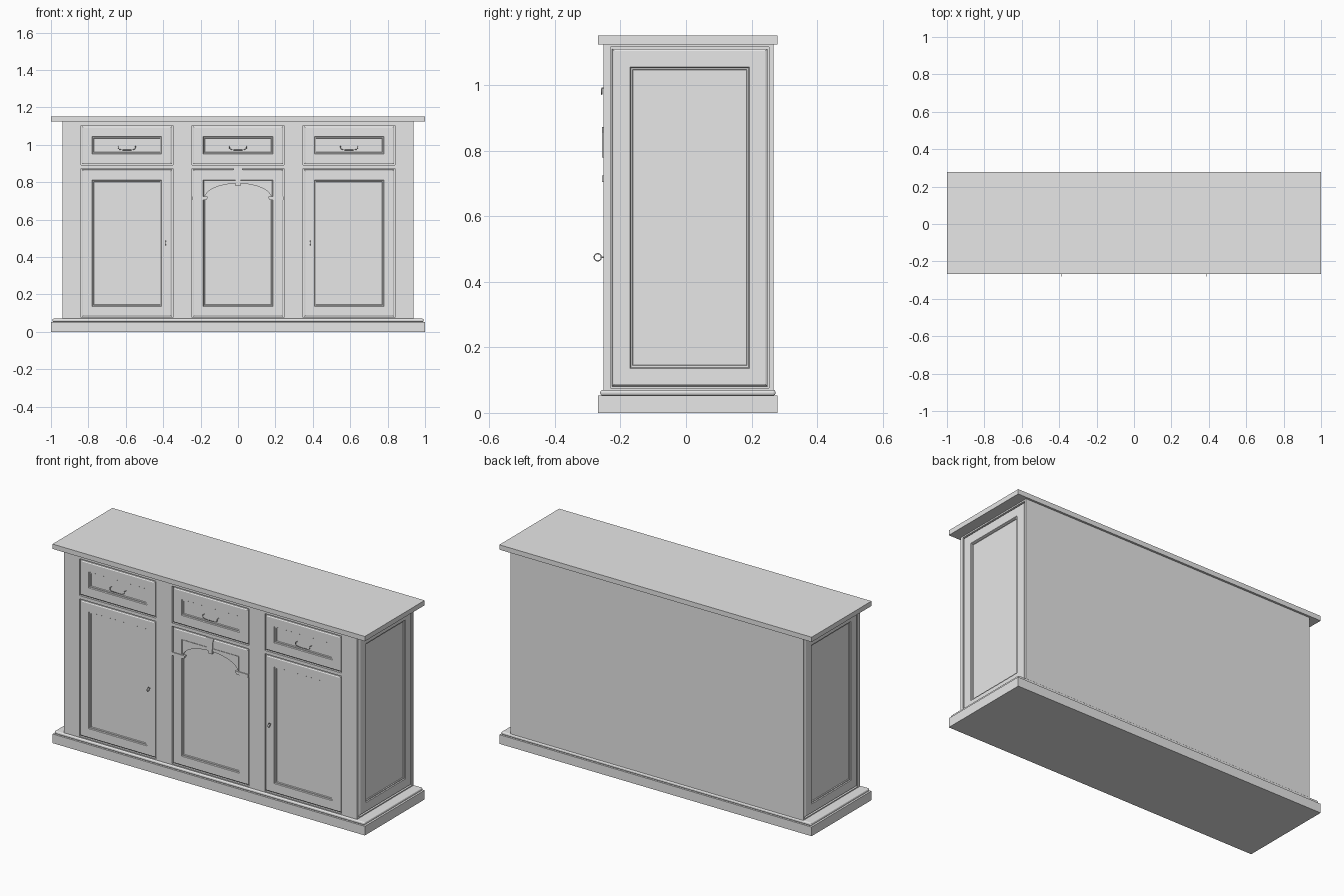
import bpy, bmesh, math
from mathutils import Vector

if "Cube" in bpy.data.objects:
    bpy.data.objects.remove(bpy.data.objects["Cube"], do_unlink=True)

# Single painted finish
paint = bpy.data.materials.new("light_grey")
paint.use_nodes = True
GREY = (0.8, 0.8, 0.8, 1)
paint.diffuse_color = GREY
paint.node_tree.nodes["Principled BSDF"].inputs["Base Color"].default_value = GREY

FRONT, BACK, SIDE = -0.2515, 0.267, 0.938      # outer faces of the carcass
BASE_TOP, BODY_TOP = 0.07, 1.124
RECESS = 0.016                                 # core lies behind the face frames
HALF_BAY = 0.246
BAYS = {"left": 0.594, "middle": 0.0, "right": -0.594}


def finish(name, bm):
    bmesh.ops.recalc_face_normals(bm, faces=bm.faces)
    mesh = bpy.data.meshes.new(name)
    bm.to_mesh(mesh)
    bm.free()
    obj = bpy.data.objects.new(name, mesh)
    mesh.materials.append(paint)
    bpy.context.collection.objects.link(obj)
    return obj


def box(name, x, y, z):
    bm = bmesh.new()
    bmesh.ops.create_cube(bm, size=1)
    for v in bm.verts:
        v.co = Vector([a + (b - a) * (c + 0.5) for (a, b), c in zip((x, y, z), v.co)])
    return finish(name, bm)


def prism(name, outline, y0, y1):
    """Extrude an x-z outline from y0 to y1."""
    bm = bmesh.new()
    face = bm.faces.new([bm.verts.new((x, y0, z)) for x, z in outline])
    ext = bmesh.ops.extrude_face_region(bm, geom=[face])
    for v in ext["geom"]:
        if isinstance(v, bmesh.types.BMVert):
            v.co.y = y1
    return finish(name, bm)


# (inset, depth) of the moulded steps, from the gap inwards
MOULDING = [(0, 0.012), (0.005, 0.012), (0.006, 0.004), (0.012, 0),
            (0.060, 0), (0.063, 0.005), (0.068, 0.005), (0.070, 0.010)]


def panel(name, u, v, place):
    """Framed panel as nested rectangles; place(u, v, depth) gives the position."""
    bm = bmesh.new()
    loops = []
    for inset, depth in MOULDING:
        u0, u1, v0, v1 = u[0] + inset, u[1] - inset, v[0] + inset, v[1] - inset
        loops.append([bm.verts.new(place(a, b, depth))
                      for a, b in ((u0, v0), (u1, v0), (u1, v1), (u0, v1))])
    for outer, inner in zip(loops, loops[1:]):
        for i in range(4):
            j = (i + 1) % 4
            bm.faces.new((outer[i], outer[j], inner[j], inner[i]))
    bm.faces.new(loops[-1])
    obj = finish(name, bm)
    # Open sheet: turn it to face outwards
    out = place(0, 0, 0) - place(0, 0, 1)
    if obj.data.polygons[-1].normal.dot(out) < 0:
        obj.data.flip_normals()
    return obj


def tube(name, points, radius, cyclic=False):
    curve = bpy.data.curves.new(name, "CURVE")
    curve.dimensions = "3D"
    curve.bevel_depth = radius
    curve.bevel_resolution = 2
    curve.use_fill_caps = True
    spline = curve.splines.new("POLY")
    spline.points.add(len(points) - 1)
    for p, co in zip(spline.points, points):
        p.co = (*co, 1)
    spline.use_cyclic_u = cyclic
    spline.use_smooth = True
    curve.materials.append(paint)
    obj = bpy.data.objects.new(name, curve)
    bpy.context.collection.objects.link(obj)
    return obj


# Worktop and stepped plinth
box("worktop", (-1, 1), (-0.268, 0.279), (BODY_TOP, 1.152))
box("plinth", (-1, 1), (-0.268, 0.279), (0, 0.053))
cap = box("plinth_moulding", (-0.993, 0.993), (-0.262, 0.273), (0.053, BASE_TOP))
bevel = cap.modifiers.new("rounded_edge", "BEVEL")
bevel.width, bevel.segments = 0.007, 3

# Carcass core
box("carcass", (RECESS - SIDE, SIDE - RECESS), (FRONT + RECESS, BACK), (0.06, BODY_TOP))

# Front face frame
edges = [-SIDE]
for cx in sorted(BAYS.values()):
    edges += [cx - HALF_BAY, cx + HALF_BAY]
edges.append(SIDE)
for i in range(0, len(edges), 2):
    box(f"front_stile_{i // 2 + 1}", edges[i:i + 2], (FRONT, -0.231), (BASE_TOP, BODY_TOP))

DOOR_Z, DRAWER_Z = (0.076, 0.872), (0.891, 1.104)
RAILS = {"bottom": (BASE_TOP, DOOR_Z[0]), "middle": (DOOR_Z[1], DRAWER_Z[0]),
         "top": (DRAWER_Z[1], BODY_TOP)}


def on_front(u, v, d):
    return Vector((u, FRONT + d, v))


for bay, cx in BAYS.items():
    span = (cx - HALF_BAY, cx + HALF_BAY)
    for level, z in RAILS.items():
        box(f"{bay}_{level}_rail", span, (FRONT, -0.231), z)
    panel(f"{bay}_door", span, DOOR_Z, on_front)
    panel(f"{bay}_drawer", span, DRAWER_Z, on_front)

    # Drooping drawer pull with two end mounts
    pts = [(cx - 0.046, FRONT + 0.010, 0.992), (cx - 0.046, -0.257, 0.992)]
    for k in range(13):
        a = math.pi * k / 12
        pts.append((cx - 0.046 * math.copysign(abs(math.cos(a)) ** 0.6, math.cos(a)),
                    -0.257, 0.988 - 0.016 * math.sin(a) ** 0.6 if 0 < k < 12 else 0.988))
    pts += [(cx + 0.046, -0.257, 0.992), (cx + 0.046, FRONT + 0.010, 0.992)]
    tube(f"{bay}_drawer_pull", pts, 0.0018)

# Ring pulls on the outer doors
for side, sx in (("left", 1), ("right", -1)):
    ring = [(sx * 0.387, -0.2695 + 0.011 * math.cos(a), 0.475 + 0.011 * math.sin(a))
            for a in (math.tau * k / 20 for k in range(20))]
    tube(f"{side}_door_ring", ring, 0.0018, cyclic=True)
    tube(f"{side}_door_ring_pin", [(sx * 0.387, FRONT, 0.475), (sx * 0.387, -0.259, 0.475)], 0.002)

# Arch, keystone and imposts on the middle door
arch = [(-0.178, 0.81), (0.178, 0.81)]
arch += [(0.178 * math.cos(a), 0.715 + 0.078 * math.sin(a))
         for a in (math.pi * k / 24 for k in range(25))]
prism("arch_spandrel", arch, FRONT + 0.0005, FRONT + 0.011)
prism("keystone", [(-0.012, 0.780), (0.012, 0.780), (0.018, 0.855), (0.025, 0.872),
                   (-0.025, 0.872), (-0.018, 0.855)], -0.256, FRONT + 0.011)
for side, sx in (("left", 1), ("right", -1)):
    prism(f"{side}_impost", [(sx * x, z) for x, z in
          ((0.243, 0.724), (0.162, 0.724), (0.162, 0.718), (0.170, 0.705), (0.243, 0.705))],
          -0.256, FRONT + 0.011)

# End frames and end panels
END_Y, END_Z = (-0.231, 0.254), (0.076, 1.116)
for side, sx in (("left", 1), ("right", -1)):
    x = sorted((sx * SIDE, sx * (SIDE - RECESS)))
    box(f"{side}_end_back_stile", x, (END_Y[1], BACK), (BASE_TOP, BODY_TOP))
    box(f"{side}_end_top_rail", x, END_Y, (END_Z[1], BODY_TOP))
    box(f"{side}_end_bottom_rail", x, END_Y, (BASE_TOP, END_Z[0]))
    panel(f"{side}_end_panel", END_Y, END_Z,
          lambda u, v, d, s=sx: Vector((s * (SIDE - d), u, v)))
